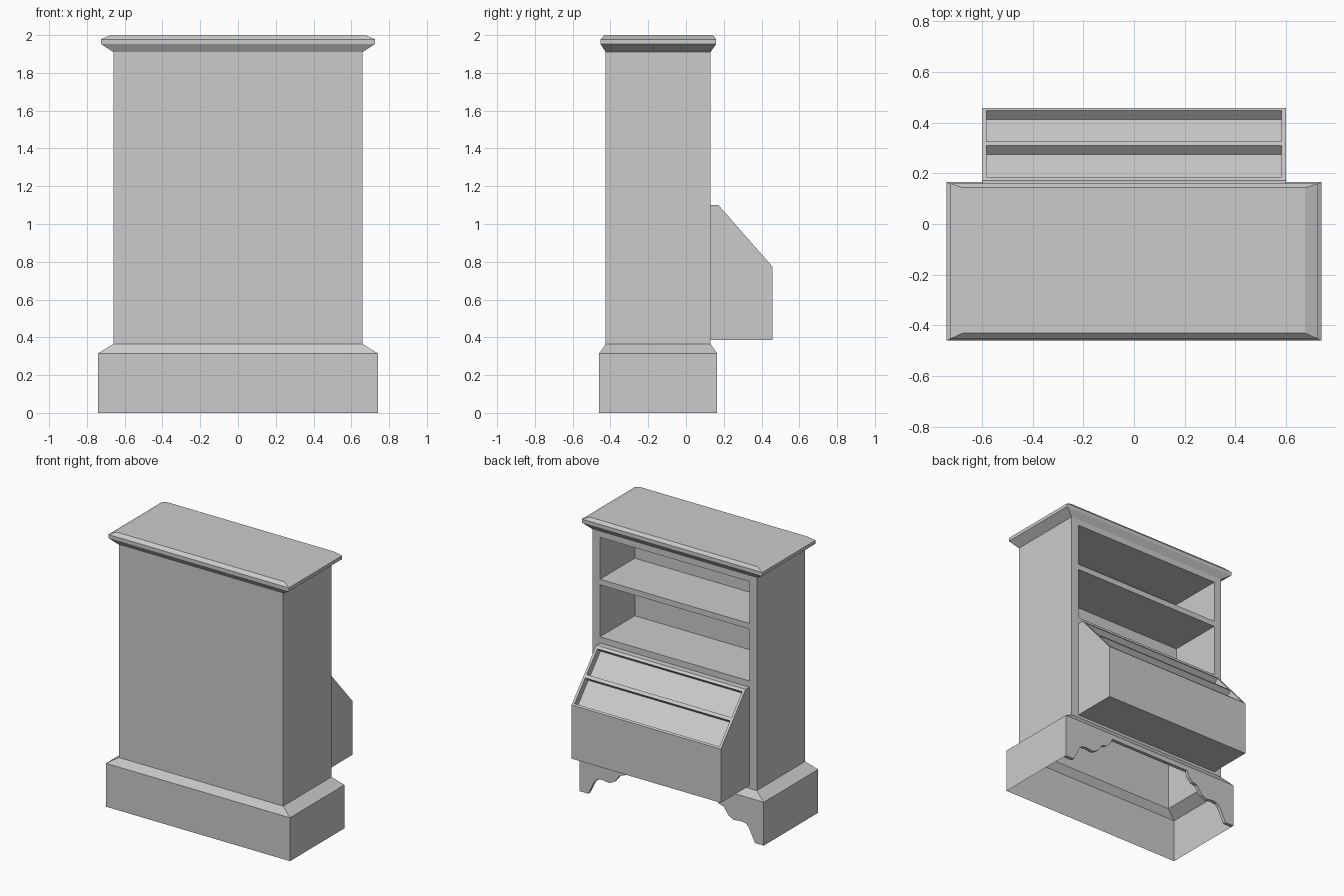
import bpy, bmesh, math
from mathutils import Matrix

if "Cube" in bpy.data.objects:
    bpy.data.objects.remove(bpy.data.objects["Cube"])


def finish(name, bm, recalc=False):
    bmesh.ops.remove_doubles(bm, verts=bm.verts, dist=1e-5)
    if recalc:
        bmesh.ops.recalc_face_normals(bm, faces=bm.faces)
    me = bpy.data.meshes.new(name)
    bm.to_mesh(me)
    bm.free()
    ob = bpy.data.objects.new(name, me)
    bpy.context.collection.objects.link(ob)
    return ob


def face(bm, pts):
    return bm.faces.new([bm.verts.new(p) for p in pts])


def ring(hx, y0, y1, z):
    return [(-hx, y0, z), (hx, y0, z), (hx, y1, z), (-hx, y1, z)]


def prism(name, pts, offset):
    """Extrude a flat outline by an offset vector."""
    bm = bmesh.new()
    f = face(bm, pts)
    ext = bmesh.ops.extrude_face_region(bm, geom=[f])
    bmesh.ops.translate(bm, vec=offset,
                        verts=[v for v in ext["geom"] if isinstance(v, bmesh.types.BMVert)])
    return finish(name, bm, True)


# Thin shell: plinth, body and cornice as stacked rectangles
HX, OX, BACK, DEEP = 0.66, 0.60, 0.13, -0.27
rings = [ring(0.74, -0.46, 0.165, 0), ring(0.74, -0.46, 0.165, 0.315),
         ring(HX, -0.425, BACK, 0.365), ring(HX, -0.425, BACK, 1.91),
         ring(0.725, -0.453, 0.16, 1.953), ring(0.725, -0.453, 0.16, 1.978),
         ring(0.675, -0.43, 0.143, 2.0)]
bm = bmesh.new()
for k in range(len(rings) - 1):
    a, b = rings[k], rings[k + 1]
    for i in range(4):
        if i == 2 and k in (0, 2):      # shaped apron and shelf frame go here
            continue
        j = (i + 1) % 4
        face(bm, [a[i], a[j], b[j], b[i]])
face(bm, rings[-1])

# Shelf frame with two openings
xs = [-HX, -OX, OX, HX]
zs = [0.365, 1.145, 1.522, 1.563, 1.867, 1.91]
for i in range(3):
    for k in range(5):
        if i == 1 and k in (1, 3):
            continue
        face(bm, [(xs[i + 1], BACK, zs[k]), (xs[i], BACK, zs[k]),
                  (xs[i], BACK, zs[k + 1]), (xs[i + 1], BACK, zs[k + 1])])
finish("cabinet_body", bm)

# Shelf compartments, open toward +y
for name, z0, z1 in (("lower_shelf", zs[1], zs[2]), ("upper_shelf", zs[3], zs[4])):
    bm = bmesh.new()
    f = [(-OX, BACK, z0), (OX, BACK, z0), (OX, BACK, z1), (-OX, BACK, z1)]
    r = [(x, DEEP, z) for x, y, z in f]
    face(bm, r[::-1])
    for i in range(4):
        j = (i + 1) % 4
        face(bm, [f[i], f[j], r[j], r[i]])
    finish(name, bm)

# Shaped apron with bracket feet, half outline mirrored
half = [(0, 0), (0.07, 0), (0.085, 0.03), (0.12, 0.10), (0.145, 0.124), (0.18, 0.13),
        (0.24, 0.122), (0.28, 0.142), (0.31, 0.182), (0.325, 0.20), (0.36, 0.208),
        (0.39, 0.235), (0.41, 0.28)]
left = [(-0.74 + v, 0.165, z) for v, z in half]
right = [(-x, y, z) for x, y, z in reversed(left)]
prism("apron", left + right + [(0.74, 0.165, 0.315), (-0.74, 0.165, 0.315)], (0, -0.025, 0))

# Sloped display case
ya, za, yb, zb = 0.172, 1.10, 0.457, 0.775
case = prism("display_case", [(-OX, y, z) for y, z in
             ((BACK, 0.385), (yb, 0.385), (yb, zb), (ya, za), (BACK, za))], (2 * OX, 0, 0))

# Two slanted pockets cut into the slope
ang = math.atan2(zb - za, yb - ya)
depth, over = 0.047, 0.05
for y0, y1 in ((0.186, 0.309), (0.325, 0.448)):
    ym = (y0 + y1) / 2
    zm = za + (ym - ya) * math.tan(ang)
    bm = bmesh.new()
    bmesh.ops.create_cube(bm, size=1)
    size = Matrix.Diagonal((1.164, (y1 - y0) / math.cos(ang), depth + over, 1))
    m = (Matrix.Translation((0, ym, zm)) @ Matrix.Rotation(ang, 4, 'X')
         @ Matrix.Translation((0, 0, (over - depth) / 2)) @ size)
    bmesh.ops.transform(bm, matrix=m, verts=bm.verts)
    cutter = finish("pocket_cutter", bm, True)
    cutter.hide_render = True
    mod = case.modifiers.new("pocket", 'BOOLEAN')
    mod.operation, mod.solver, mod.object = 'DIFFERENCE', 'EXACT', cutter
    bpy.context.view_layer.objects.active = case
    bpy.ops.object.modifier_apply(modifier=mod.name)
    bpy.data.objects.remove(cutter)
